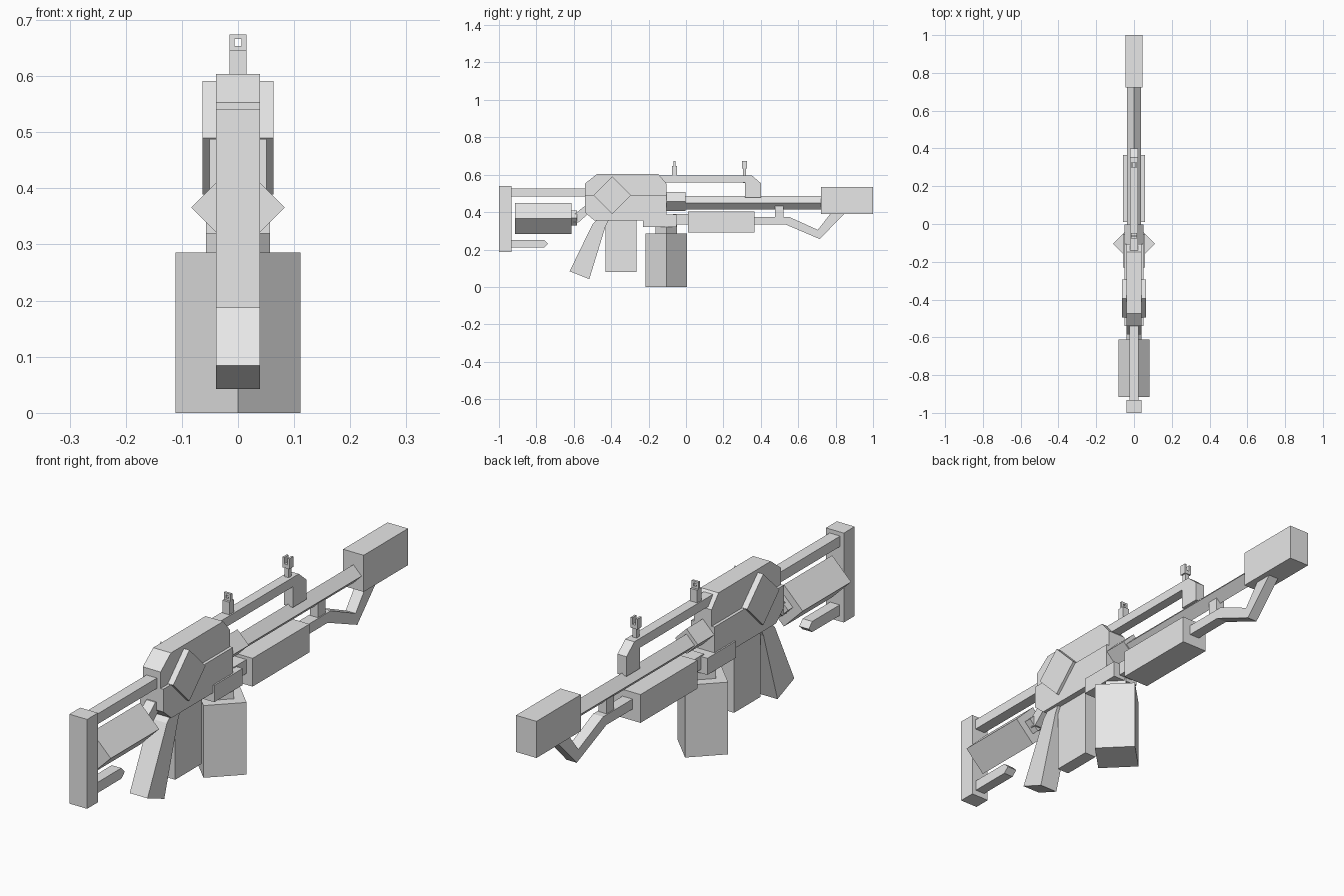
import bpy, bmesh

grey = bpy.data.materials.new("plain_grey")
grey.diffuse_color = (0.8, 0.8, 0.8, 1)


def prism(name, pts, axis, lo, hi):
    """Extrude a 2D outline from lo to hi along an axis.
    Outline coordinates: x -> (y, z), y -> (x, z), z -> (x, y)."""
    place = {"x": lambda a, b, t: (t, a, b),
             "y": lambda a, b, t: (a, t, b),
             "z": lambda a, b, t: (a, b, t)}[axis]
    bm = bmesh.new()
    rings = [[bm.verts.new(place(a, b, t)) for a, b in pts] for t in (lo, hi)]
    n = len(pts)
    bm.faces.new(rings[0])
    bm.faces.new(rings[1])
    for i in range(n):
        j = (i + 1) % n
        bm.faces.new((rings[0][i], rings[0][j], rings[1][j], rings[1][i]))
    bmesh.ops.recalc_face_normals(bm, faces=bm.faces)
    me = bpy.data.meshes.new(name)
    bm.to_mesh(me)
    bm.free()
    me.materials.append(grey)
    ob = bpy.data.objects.new(name, me)
    bpy.context.collection.objects.link(ob)
    return ob


def side(name, half, pts):
    """Side outline (y, z), symmetric about x = 0."""
    return prism(name, pts, "x", -half, half)


def box(name, half, y0, y1, z0, z1):
    return side(name, half, [(y0, z0), (y1, z0), (y1, z1), (y0, z1)])


def diamond(a, b, r):
    return [(a - r, b), (a, b - r), (a + r, b), (a, b + r)]


# Stock
box("butt_plate", 0.039, -1.0, -0.932, 0.187, 0.541)
box("stock_tube", 0.023, -0.94, -0.52, 0.484, 0.525)
side("stock_lower_stub", 0.021, [(-0.94, 0.21), (-0.76, 0.21), (-0.738, 0.23),
                                 (-0.76, 0.252), (-0.94, 0.252)])
prism("stock_cell", diamond(0, 0.366, 0.083), "y", -0.915, -0.612)
prism("stock_cell_neck", diamond(0, 0.369, 0.04), "y", -0.62, -0.582)
side("stock_link", 0.02, [(-0.60, 0.345), (-0.575, 0.345), (-0.53, 0.385),
                          (-0.53, 0.43), (-0.545, 0.43), (-0.60, 0.385)])

# Receiver: narrow upper half, wider lower half, turned side block
side("receiver_upper", 0.039, [(-0.54, 0.48), (-0.105, 0.48), (-0.105, 0.553),
                               (-0.148, 0.604), (-0.475, 0.604), (-0.54, 0.553)])
side("receiver_lower", 0.051, [(-0.54, 0.398), (-0.49, 0.355), (-0.105, 0.355),
                               (-0.105, 0.488), (-0.54, 0.488)])
side("receiver_side_block", 0.063, diamond(-0.394, 0.49, 0.101))

# Grip and magazines
side("grip", 0.039, [(-0.50, 0.335), (-0.47, 0.365), (-0.41, 0.365), (-0.43, 0.325),
                     (-0.517, 0.042), (-0.622, 0.084)])
box("rear_magazine", 0.026, -0.43, -0.264, 0.081, 0.37)
prism("front_magazine", diamond(0, -0.105, 0.111), "z", 0, 0.286)
prism("front_magazine_neck", diamond(0, -0.105, 0.057), "z", 0.28, 0.33)
box("magazine_mount", 0.057, -0.23, -0.052, 0.32, 0.386)

# Barrel
prism("barrel_base", diamond(0, 0.457, 0.05), "y", -0.12, -0.003)
prism("barrel", diamond(0, 0.45, 0.036), "y", -0.01, 0.74)
box("muzzle_block", 0.045, 0.722, 1.0, 0.39, 0.535)

# Forend and front brace
box("forend_link", 0.03, -0.07, 0.02, 0.335, 0.39)
box("forend", 0.057, 0.01, 0.366, 0.29, 0.402)
side("front_brace", 0.022, [(0.35, 0.335), (0.53, 0.335), (0.715, 0.256), (0.85, 0.395),
                            (0.775, 0.395), (0.705, 0.305), (0.55, 0.375), (0.35, 0.375)])
box("brace_post", 0.018, 0.475, 0.522, 0.37, 0.435)

# Top rail with drop leg
side("top_rail", 0.02, [(-0.14, 0.559), (0.315, 0.559), (0.315, 0.477), (0.4, 0.477),
                        (0.4, 0.555), (0.352, 0.596), (-0.14, 0.596)])

# Rear sight with square peep hole
box("rear_sight_base", 0.015, -0.076, -0.048, 0.59, 0.646)
for i, (a, b, c, d) in enumerate([(-0.015, -0.006, 0.646, 0.674), (0.006, 0.015, 0.646, 0.674),
                                  (-0.006, 0.006, 0.646, 0.654), (-0.006, 0.006, 0.666, 0.674)]):
    prism(f"rear_sight_frame_{i + 1}", [(a, c), (b, c), (b, d), (a, d)], "y", -0.067, -0.057)

# Front sight with two prongs
box("front_sight_post", 0.009, 0.304, 0.322, 0.555, 0.635)
box("front_sight_bar", 0.015, 0.3, 0.326, 0.633, 0.648)
for s, label in ((-1, "left"), (1, "right")):
    prism(f"front_sight_prong_{label}", [(s * 0.007, 0.648), (s * 0.015, 0.648),
                                         (s * 0.015, 0.674), (s * 0.007, 0.674)], "y", 0.3, 0.326)
